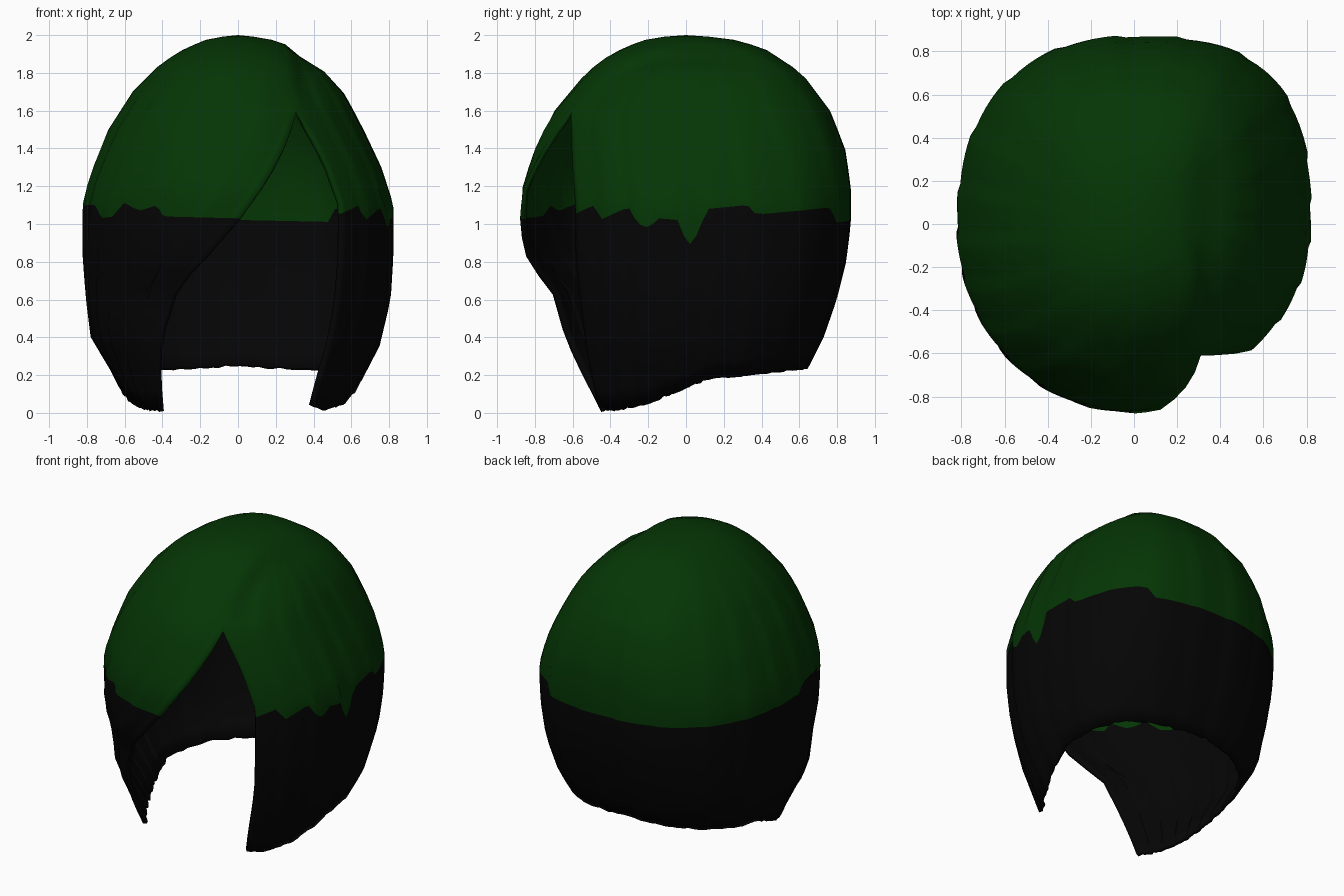
import bpy, bmesh, math, random

if "Cube" in bpy.data.objects:
    bpy.data.objects.remove(bpy.data.objects["Cube"])

random.seed(4)
COLS, LOCK = 120, 6           # mesh columns around the head, columns per hair lock


def table(points, x):
    """Linear interpolation in a short (position, value) list."""
    if x <= points[0][0]:
        return points[0][1]
    for (a, p), (b, q) in zip(points, points[1:]):
        if x <= b:
            return p + (q - p) * (x - a) / (b - a)
    return points[-1][1]


# Half widths of the hair by height
LEFT = [(0, .57), (.2, .66), (.4, .78), (.6, .805), (.85, .825), (1.1, .825), (1.25, .79),
        (1.5, .69), (1.7, .56), (1.85, .41), (1.93, .28), (1.975, .17), (1.99, .1), (2, 0)]
RIGHT = [(0, .57), (.2, .67), (.35, .75), (.6, .81), (.85, .825), (1.1, .825), (1.3, .76), (1.5, .665),
         (1.7, .56), (1.85, .44), (1.93, .31), (1.975, .18), (1.99, .1), (2, 0)]
BACK = [(.2, .63), (.4, .73), (.6, .8), (.8, .85), (1, .875), (1.2, .875), (1.4, .845), (1.6, .765),
        (1.8, .615), (1.92, .43), (1.97, .29), (1.99, .15), (2, 0)]
FRINGE = [(0, .64), (.2, .71), (.4, .75), (.62, .77), (.8, .86), (1, .88), (1.2, .87), (1.45, .78),
          (1.6, .7), (1.8, .53), (1.9, .4), (1.97, .24), (1.99, .14), (2, 0)]
FRONT_RIGHT = [(0, .61), (.2, .65), (.5, .71), (.8, .765), (1.1, .77), (1.35, .755)] + FRINGE[8:]

# Angles of the face opening edges by height; above 1.6 they meet along the parting
EDGE_L = [(0, 227), (.4, 237), (.65, 245), (.8, 257), (1.02, 270), (1.25, 281), (1.6, 297),
          (1.8, 304), (1.9, 318), (1.95, 345), (1.99, 360)]
EDGE_R = [(0, -50), (.2, -49), (.5, -47), (.8, -47), (1.1, -47), (1.35, -53), (1.6, -63),
          (1.8, -56), (1.9, -42), (1.95, -15), (1.99, 0)]

# Hem height and dyed border height by angle
HEM = [(-50, .04), (-38, .015), (-20, .05), (0, .13), (10, .18), (45, .22), (90, .25), (135, .22),
       (170, .18), (180, .13), (200, .05), (218, .015), (228, .01)]
BORDER = [(-48, 1.05), (-37, 1.1), (-34, 1.02), (-22, 1.09), (-18, 1.0), (-14, .98), (-10, 1.03),
          (-2, 1.02), (0, .88), (3, .91), (8, 1.08), (22, 1.1), (25, 1.05), (55, 1.09), (58, 1.01),
          (90, 1.02), (150, 1.03), (185, 1.04), (188, 1.1), (205, 1.1), (210, 1.03), (220, 1.04),
          (223, 1.12), (233, 1.07), (240, 1.1), (243, 1.04), (270, 1.03)]


def radius(deg, z):
    """Distance from the head axis to the hair surface."""
    c, s = math.cos(math.radians(deg)), math.sin(math.radians(deg))
    a = table(RIGHT if c > 0 else LEFT, z)
    if s > 0:
        b, n = table(BACK, z), (2.8 if c > 0 else 2.3)
    else:
        b, n = table(FRINGE if deg > 180 else FRONT_RIGHT, z), 2.05
    if a * b == 0:
        return 0
    return ((abs(c) / a) ** n + (abs(s) / b) ** n) ** (-1 / n)


# Rows: crown heights, then fractions from crown to border and border to hem
CROWN = [2, 1.992, 1.975, 1.95, 1.92, 1.88, 1.83, 1.77, 1.7, 1.65, 1.6]
UPPER = [.18, .36, .54, .72, .88, 1]
LOWER = [.1, .2, .3, .4, .5, .6, .7, .8, .9, 1]
rows = [(0, z) for z in CROWN] + [(1, f) for f in UPPER] + [(2, f) for f in LOWER]
border_row = len(CROWN) + len(UPPER) - 1
ragged = [random.uniform(-.008, .004) for _ in range(COLS + 1)]


def surface_point(kind, f, k):
    u, z = k / COLS, f if kind == 0 else 1
    for _ in range(6):        # height and angle depend on each other
        # locks hang straight at the sides and back, and sweep with the opening in front
        deg = table([(0, table(EDGE_R, z)), (.26, 25), (.65, 170), (1, table(EDGE_L, z))], u)
        border = table(BORDER, deg)
        if kind == 1:
            z = 1.6 + (border - 1.6) * f
        elif kind == 2:
            z = border + (max(0, table(HEM, deg) + ragged[k]) - border) * f
    r = radius(deg, z)
    # stepped locks, fading out towards the crown
    step = (k % LOCK) / (LOCK - 1)
    r -= .009 * step * min(1, max(0, (1.97 - z) / .4))
    a = math.radians(deg)
    x, y = r * math.cos(a), r * math.sin(a)
    # the hair drops off to the right of the parting
    if z > 1.5:
        drop = table([(.27, 0), (.34, 1), (.42, .7), (.6, 0)], x)
        z -= .04 * drop * table([(-.6, 0), (-.45, 1), (.2, 1), (.5, 0)], y) * min(1, (z - 1.5) / .2)
    return x, y, z


def material(name, rgb):
    m = bpy.data.materials.new(name)
    m.diffuse_color = (*rgb, 1)
    m.use_nodes = True
    m.node_tree.nodes["Principled BSDF"].inputs["Base Color"].default_value = m.diffuse_color
    return m


# Bobbed hair shell with an open face
bm = bmesh.new()
grid = [[bm.verts.new(surface_point(kind, f, k)) for k in range(COLS + 1)] for kind, f in rows]
for r in range(len(rows) - 1):
    for k in range(COLS):
        face = bm.faces.new((grid[r][k], grid[r + 1][k], grid[r + 1][k + 1], grid[r][k + 1]))
        face.material_index = 0 if r < border_row else 1
bmesh.ops.remove_doubles(bm, verts=bm.verts, dist=.0002)
mesh = bpy.data.meshes.new("bob_hair")
bm.to_mesh(mesh)
bm.free()
hair = bpy.data.objects.new("bob_hair", mesh)
bpy.context.collection.objects.link(hair)
mesh.materials.append(material("dark green", (.0015, .036, .0015)))
mesh.materials.append(material("black", (.0015, .0015, .0015)))

# Thickness of the hair, built inwards
solid = hair.modifiers.new("thickness", 'SOLIDIFY')
solid.thickness = .025
solid.offset = -1

bpy.context.view_layer.objects.active = hair
hair.select_set(True)
bpy.ops.object.shade_smooth_by_angle(angle=math.radians(25))
